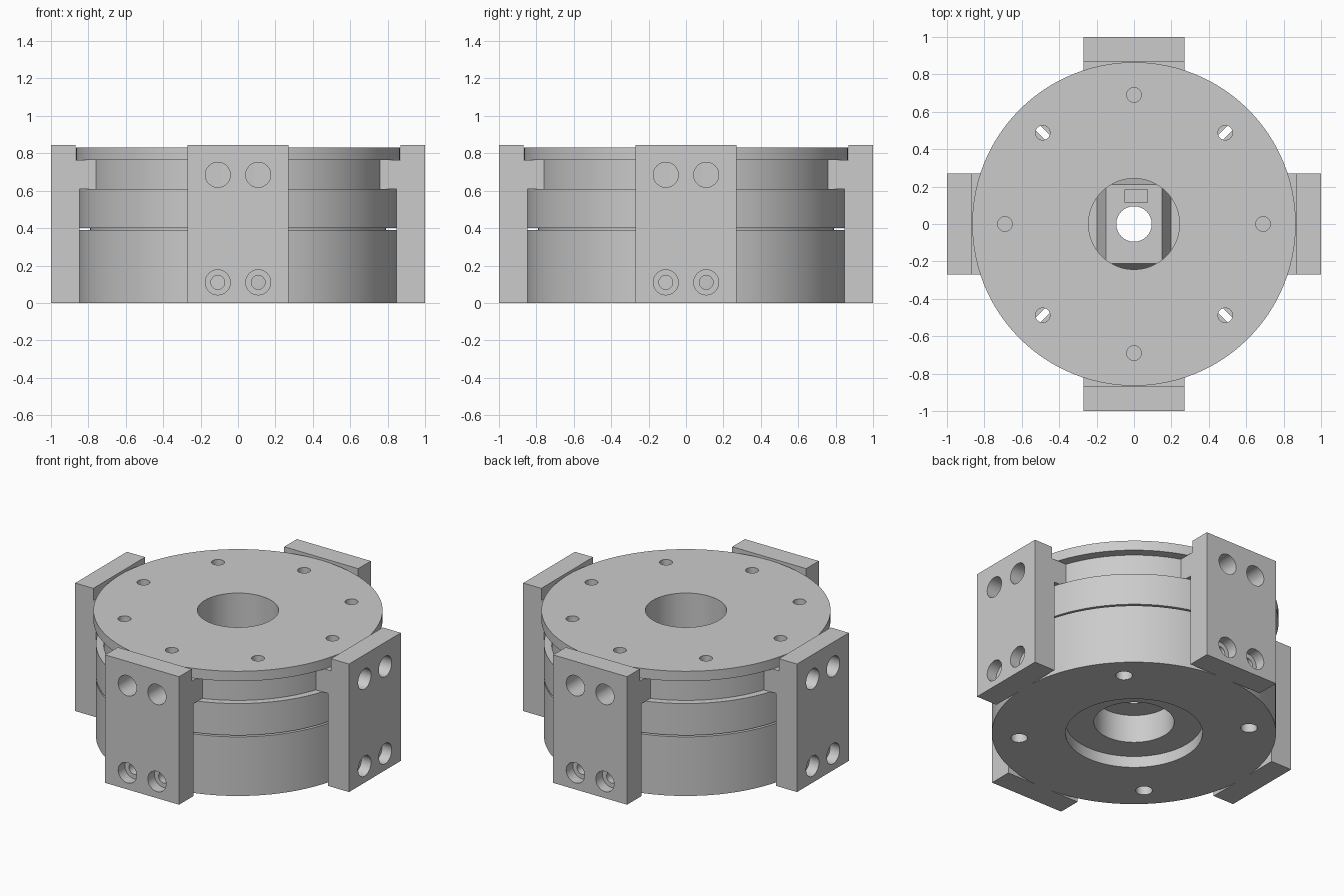
import bpy, bmesh
from math import pi, radians
from mathutils import Matrix, Vector

cube = bpy.data.objects.get("Cube")
if cube:
    bpy.data.objects.remove(cube, do_unlink=True)

steel = bpy.data.materials.new("machined_grey")
GREY = (0.6, 0.6, 0.6, 1)
steel.diffuse_color = GREY
steel.use_nodes = True
bsdf = next(n for n in steel.node_tree.nodes if n.type == 'BSDF_PRINCIPLED')
bsdf.inputs["Base Color"].default_value = GREY


def finish(name, bm):
    bmesh.ops.recalc_face_normals(bm, faces=bm.faces)
    mesh = bpy.data.meshes.new(name)
    bm.to_mesh(mesh)
    bm.free()
    mesh.materials.append(steel)
    ob = bpy.data.objects.new(name, mesh)
    bpy.context.collection.objects.link(ob)
    return ob


def activate(ob):
    bpy.ops.object.select_all(action='DESELECT')
    ob.select_set(True)
    bpy.context.view_layer.objects.active = ob


def lathe(name, profile, steps=96):
    """Turn a closed (radius, height) outline round the z axis."""
    bm = bmesh.new()
    rings = []
    for i in range(steps):
        turn = Matrix.Rotation(2 * pi * i / steps, 3, 'Z')
        rings.append([bm.verts.new(turn @ Vector((r, 0, z))) for r, z in profile])
    n = len(profile)
    for i in range(steps):
        a, b = rings[i], rings[(i + 1) % steps]
        for j in range(n):
            k = (j + 1) % n
            bm.faces.new((a[j], b[j], b[k], a[k]))
    return finish(name, bm)


def cylinders(centres, radius, depth, axis='Z'):
    """One cutter mesh holding several separate cylinders."""
    bm = bmesh.new()
    rot = Matrix.Rotation(pi / 2, 4, 'Y') if axis == 'X' else Matrix.Identity(4)
    for c in centres:
        bmesh.ops.create_cone(bm, cap_ends=True, segments=32, radius1=radius, radius2=radius,
                              depth=depth, matrix=Matrix.Translation(c) @ rot)
    return finish("hole_cutter", bm)


def boxes(matrices, size):
    bm = bmesh.new()
    for m in matrices:
        bmesh.ops.create_cube(bm, size=1, matrix=m @ Matrix.Diagonal((*size, 1)))
    return finish("slot_cutter", bm)


def cut(ob, cutter):
    cutter.hide_render = True
    mod = ob.modifiers.new("cut", 'BOOLEAN')
    mod.operation = 'DIFFERENCE'
    mod.solver = 'EXACT'
    mod.object = cutter
    activate(ob)
    bpy.ops.object.modifier_apply(modifier=mod.name)
    bpy.data.objects.remove(cutter, do_unlink=True)


def smooth(ob):
    activate(ob)
    bpy.ops.object.shade_smooth_by_angle(angle=radians(30))


def polar(radius, degrees, z):
    return Matrix.Rotation(radians(degrees), 3, 'Z') @ Vector((radius, 0, z))


BOLT = 0.69
BORE = 0.243
diagonals = [45, 135, 225, 315]

# Lower housing with stepped bore and a recessed parting line on top
base = lathe("lower_housing", [(0.095, 0.26), (0.24, 0.26), (0.24, 0.075), (0.41, 0.075), (0.41, 0),
                               (0.85, 0), (0.85, 0.39), (0.79, 0.39), (0.79, 0.4), (0.095, 0.4)])
cut(base, cylinders([polar(BOLT, a, 0.2) for a in diagonals], 0.05, 1))

# Upper housing
upper = lathe("upper_housing", [(BORE, 0.4), (0.85, 0.4), (0.85, 0.61), (BORE, 0.61)])
cut(upper, cylinders([polar(BOLT, a, 0.5) for a in diagonals], 0.05, 1))

# Neck with narrow radial openings under the diagonal holes
neck = lathe("neck", [(BORE, 0.61), (0.805, 0.61), (0.805, 0.765), (BORE, 0.765)])
cut(neck, boxes([Matrix.Translation(polar(BOLT, a, 0.7)) @ Matrix.Rotation(radians(a), 4, 'Z')
                 for a in diagonals], (0.08, 0.035, 1)))

# Cover plate with eight holes
cover = lathe("cover_plate", [(BORE, 0.765), (0.865, 0.765), (0.865, 0.83), (BORE, 0.83)])
cut(cover, cylinders([polar(BOLT, 45 * i, 0.8) for i in range(8)], 0.039, 0.2))

# Tapered wedge inside the bore, with a through hole and a small pocket
bm = bmesh.new()
bmesh.ops.create_cube(bm, size=1)
for v in bm.verts:
    top = v.co.z > 0
    v.co = Vector((v.co.x * (0.3 if top else 0.4), v.co.y * (0.42 if top else 0.5),
                   0.52 if top else 0.395))
wedge = finish("wedge_block", bm)
cut(wedge, cylinders([Vector((0, 0, 0.45))], 0.095, 0.5))
cut(wedge, boxes([Matrix.Translation((0.013, 0.15, 0.52))], (0.12, 0.07, 0.08)))

for part in (base, upper, neck, cover, wedge):
    smooth(part)

# Four jaws: a side outline extruded sideways, with two plain and two stepped holes
outline = [(1, 0), (1, 0.845), (0.868, 0.845), (0.868, 0.765), (0.6, 0.765),
           (0.6, 0.61), (0.848, 0.61), (0.848, 0)]
bm = bmesh.new()
face = bm.faces.new([bm.verts.new((r, -0.27, z)) for r, z in outline])
side = bmesh.ops.extrude_face_region(bm, geom=[face])
bmesh.ops.translate(bm, vec=(0, 0.54, 0),
                    verts=[g for g in side["geom"] if isinstance(g, bmesh.types.BMVert)])
jaw = finish("jaw_left", bm)
cut(jaw, cylinders([Vector((1, s * 0.108, 0.685)) for s in (-1, 1)], 0.067, 0.4, 'X'))
cut(jaw, cylinders([Vector((1, s * 0.108, 0.11)) for s in (-1, 1)], 0.067, 0.14, 'X'))
cut(jaw, cylinders([Vector((0.9, s * 0.108, 0.11)) for s in (-1, 1)], 0.037, 0.3, 'X'))
smooth(jaw)
for i, where in enumerate(("back", "right", "front"), 1):
    copy = bpy.data.objects.new("jaw_" + where, jaw.data)
    copy.rotation_euler.z = i * pi / 2
    bpy.context.collection.objects.link(copy)
